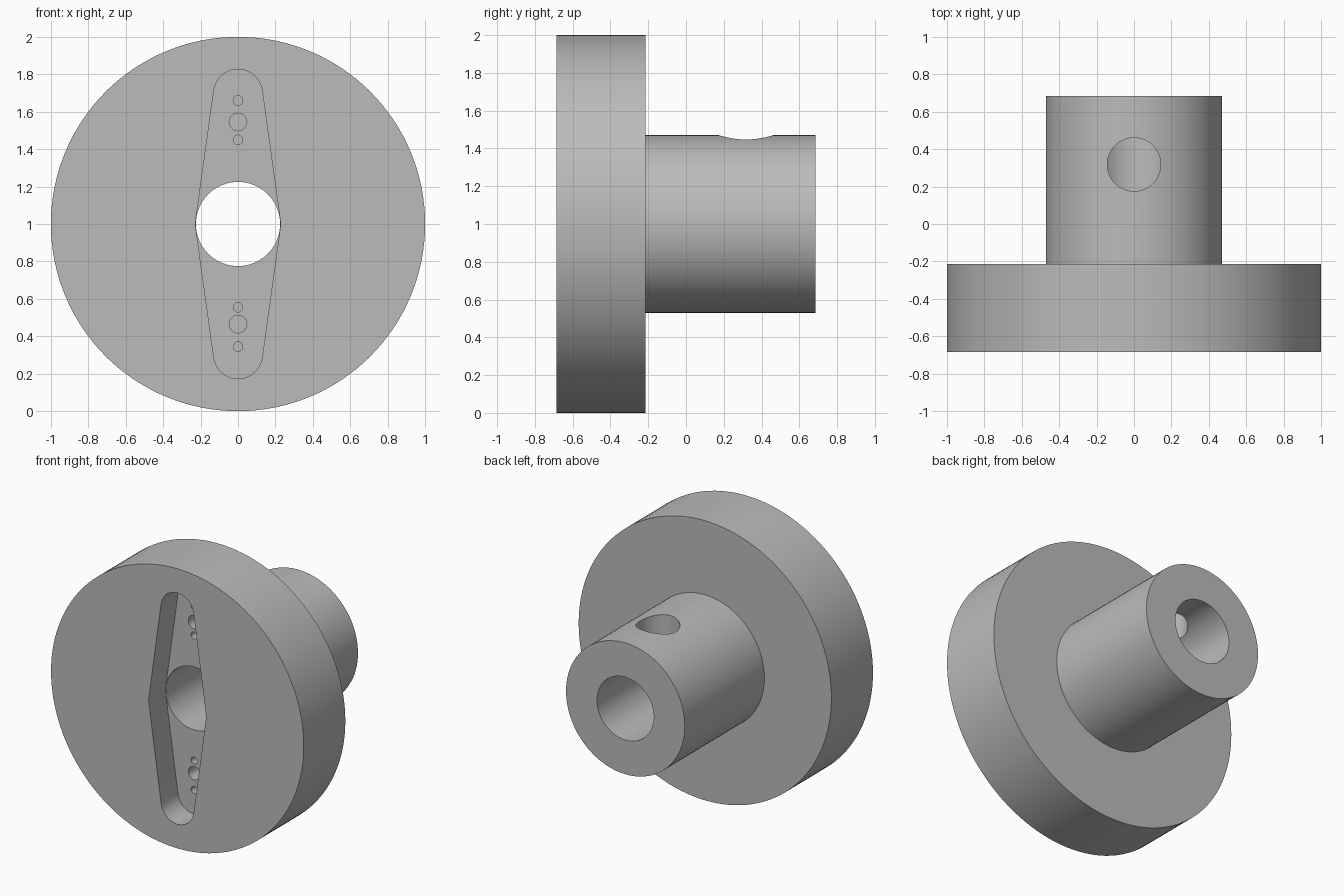
import bpy, bmesh
from math import sin, cos, acos, atan2, pi, hypot
from mathutils import Matrix

cube = bpy.data.objects.get("Cube")
if cube:
    bpy.data.objects.remove(cube, do_unlink=True)

FRONT, STEP, BACK = -0.685, -0.215, 0.685   # disc front, disc back, hub end
AXIS_Z = 1.0
BORE_R = 0.225
POCKET_FLOOR = FRONT + 0.19

grey = bpy.data.materials.new("plain grey")
grey.use_nodes = True
colour = (0.5, 0.5, 0.5, 1)
grey.diffuse_color = colour
grey.node_tree.nodes["Principled BSDF"].inputs["Base Color"].default_value = colour


def prism(name, outline, y0, y1):
    """Extrude an outline of (x, z) points from y0 to y1."""
    bm = bmesh.new()
    face = bm.faces.new([bm.verts.new((x, y0, z)) for x, z in outline])
    new = bmesh.ops.extrude_face_region(bm, geom=[face])["geom"]
    verts = [v for v in new if isinstance(v, bmesh.types.BMVert)]
    bmesh.ops.translate(bm, verts=verts, vec=(0, y1 - y0, 0))
    bmesh.ops.recalc_face_normals(bm, faces=bm.faces)
    mesh = bpy.data.meshes.new(name)
    bm.to_mesh(mesh)
    bm.free()
    mesh.materials.append(grey)
    obj = bpy.data.objects.new(name, mesh)
    bpy.context.collection.objects.link(obj)
    return obj


def arc(cx, cz, r, start, end, n):
    angles = [start + (end - start) * i / n for i in range(n + 1)]
    return [(cx + r * cos(a), cz + r * sin(a)) for a in angles]


def cylinder(name, z, r, y0, y1, sides):
    return prism(name, arc(0, z, r, 0, 2 * pi, sides)[:-1], y0, y1)


def combine(target, tool, operation):
    mod = target.modifiers.new(tool.name, "BOOLEAN")
    mod.operation, mod.solver, mod.object = operation, "EXACT", tool
    bpy.context.view_layer.objects.active = target
    bpy.ops.object.modifier_apply(modifier=mod.name)
    bpy.data.objects.remove(tool, do_unlink=True)


# Flange disc with the hub behind it
body = cylinder("flanged_hub", AXIS_Z, 1.0, FRONT, STEP, 128)
combine(body, cylinder("hub", AXIS_Z, 0.47, STEP - 0.1, BACK, 96), "UNION")

# Tapered two-armed pocket in the front, round at both tips
tip_r, tip_z, waist = 0.13, 0.697, 0.2285
tangent = atan2(-tip_z, waist) + acos(tip_r / hypot(tip_z, waist))
upper = arc(0, tip_z, tip_r, tangent, pi - tangent, 24)
half = [(waist, 0)] + upper
outline = half + [(-x, -z) for x, z in half]
pocket = prism("pocket", [(x, z + AXIS_Z) for x, z in outline], FRONT - 0.1, POCKET_FLOOR)
combine(body, pocket, "DIFFERENCE")

# Central bore right through
combine(body, cylinder("bore", AXIS_Z, BORE_R, FRONT - 0.2, BACK + 0.1, 64), "DIFFERENCE")

# Blind screw holes in each arm of the pocket
for z, r in ((1.66, 0.025), (1.545, 0.047), (1.45, 0.025),
             (0.555, 0.025), (0.465, 0.047), (0.345, 0.025)):
    hole = cylinder("screw_hole", z, r, POCKET_FLOOR - 0.05, POCKET_FLOOR + 0.17, 32)
    combine(body, hole, "DIFFERENCE")

# Set screw hole down through the top of the hub wall
set_hole = cylinder("set_screw_hole", 0, 0.143, -0.6, 0, 48)
set_hole.data.transform(Matrix.Translation((0, 0.318, AXIS_Z)) @ Matrix.Rotation(-pi / 2, 4, "X"))
combine(body, set_hole, "DIFFERENCE")

# Smooth round walls, crisp rims
bpy.ops.object.select_all(action="DESELECT")
body.select_set(True)
bpy.context.view_layer.objects.active = body
bpy.ops.object.shade_smooth_by_angle(angle=pi / 6)
